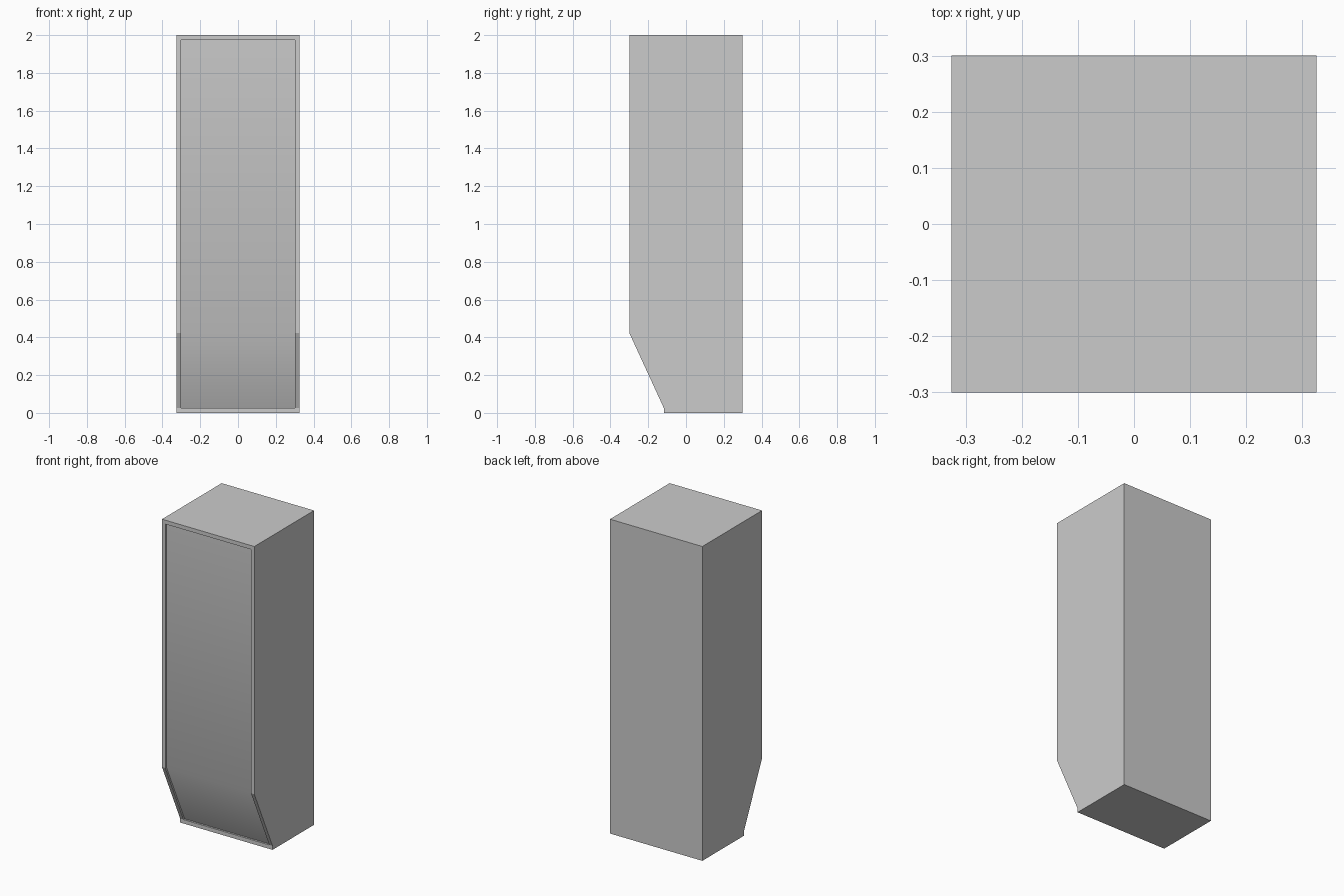
import bpy, bmesh
from mathutils import Vector

if "Cube" in bpy.data.objects:
    bpy.data.objects.remove(bpy.data.objects["Cube"])

HALF_W, FRAME_W, TRIM, RECESS = 0.325, 0.302, 0.025, 0.012

# Side profile (y, z): front slants back above a small toe lip
profile = [(-0.3, 2.0), (-0.3, 0.423), (-0.117, TRIM), (-0.117, 0.0), (0.3, 0.0), (0.3, 2.0)]

bm = bmesh.new()
base = bm.faces.new([bm.verts.new((-HALF_W, y, z)) for y, z in profile])
ext = bmesh.ops.extrude_face_region(bm, geom=[base], use_keep_orig=True)
bmesh.ops.translate(bm, vec=(2 * HALF_W, 0, 0),
                    verts=[g for g in ext["geom"] if isinstance(g, bmesh.types.BMVert)])
bmesh.ops.recalc_face_normals(bm, faces=bm.faces)


def front_faces():
    """Upright and slanted front faces, without the toe lip."""
    bm.normal_update()
    return [f for f in bm.faces if f.normal.y < -0.5 and f.calc_center_median().z > 2 * TRIM]


# Score the frame border into the front only
for co, no in (((-FRAME_W, 0, 0), (1, 0, 0)), ((FRAME_W, 0, 0), (1, 0, 0)),
               ((0, 0, 2 - TRIM), (0, 0, 1))):
    faces = front_faces()
    edges = {e for f in faces for e in f.edges}
    verts = {v for f in faces for v in f.verts}
    bmesh.ops.bisect_plane(bm, geom=faces + list(edges) + list(verts),
                           plane_co=Vector(co), plane_no=Vector(no))

# Push the front panel back inside its frame
panel = [f for f in front_faces()
         if abs(f.calc_center_median().x) < 0.1 and f.calc_center_median().z < 2 - TRIM]
ext = bmesh.ops.extrude_face_region(bm, geom=panel)
new_faces = [g for g in ext["geom"] if isinstance(g, bmesh.types.BMFace)]
bmesh.ops.translate(bm, vec=(0, RECESS, 0),
                    verts=list({v for f in new_faces for v in f.verts}))
old = [f for f in panel if f.is_valid]
if old:
    bmesh.ops.delete(bm, geom=old, context="FACES")

# Smooth bend on the panel, flat faces elsewhere
for f in new_faces:
    f.smooth = True
bmesh.ops.recalc_face_normals(bm, faces=bm.faces)

mesh = bpy.data.meshes.new("cabinet")
bm.to_mesh(mesh)
bm.free()
cabinet = bpy.data.objects.new("cabinet", mesh)
bpy.context.collection.objects.link(cabinet)
